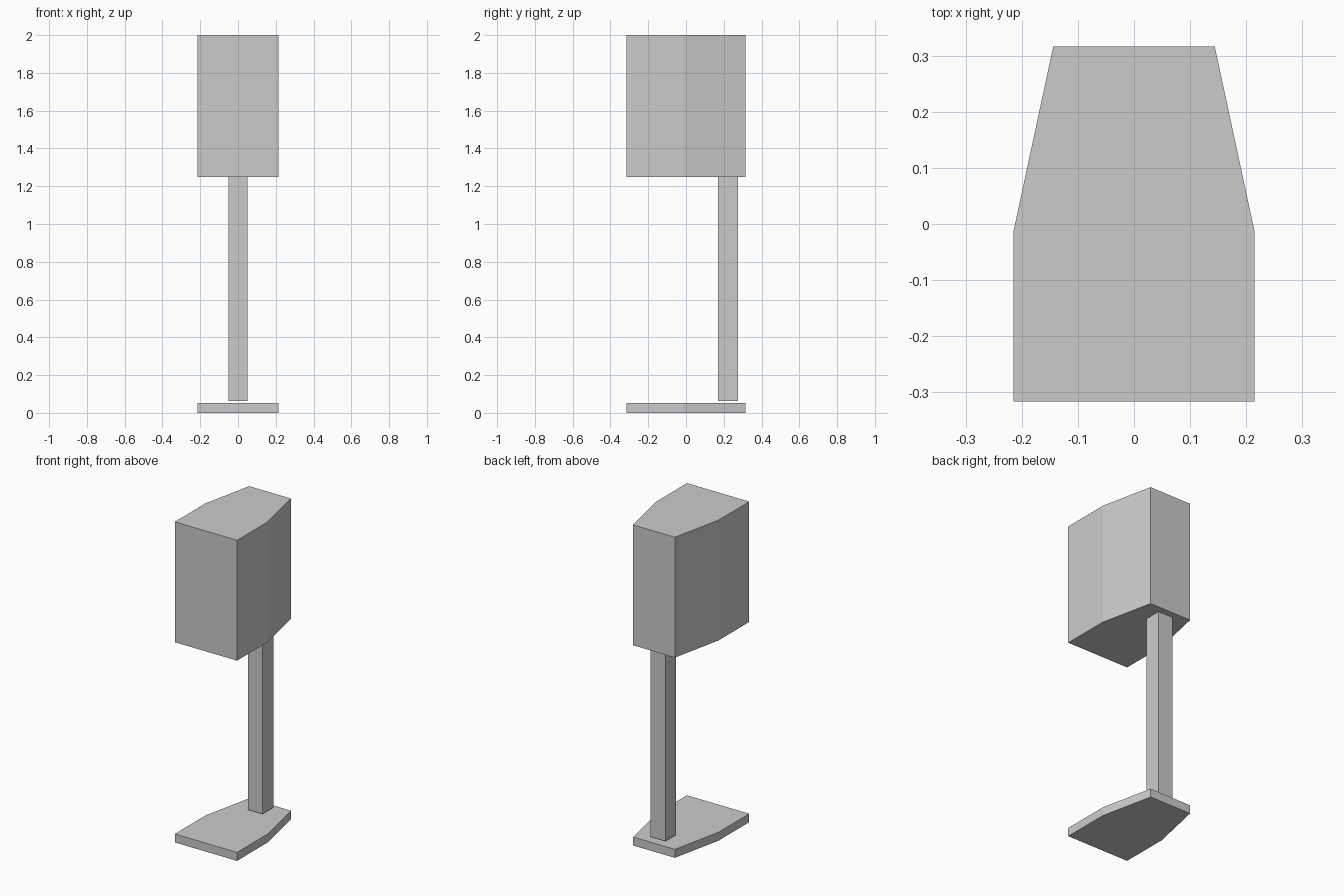
import bpy
import bmesh

if "Cube" in bpy.data.objects:
    bpy.data.objects.remove(bpy.data.objects["Cube"])

# Shared plan: straight front half, tapered back half
HALF_PLAN = [(0.215, -0.316), (0.215, -0.014), (0.144, 0.316)]
PLAN = HALF_PLAN + [(-x, y) for x, y in reversed(HALF_PLAN)]
POST_PLAN = [(-0.051, 0.169), (0.051, 0.169), (0.051, 0.275), (-0.051, 0.275)]


def extrude_plan(name, plan, z0, z1):
    bm = bmesh.new()
    face = bm.faces.new([bm.verts.new((x, y, z0)) for x, y in plan])
    top = bmesh.ops.extrude_face_region(bm, geom=[face])
    verts = [g for g in top["geom"] if isinstance(g, bmesh.types.BMVert)]
    bmesh.ops.translate(bm, verts=verts, vec=(0, 0, z1 - z0))
    bmesh.ops.recalc_face_normals(bm, faces=bm.faces[:])
    mesh = bpy.data.meshes.new(name)
    bm.to_mesh(mesh)
    bm.free()
    obj = bpy.data.objects.new(name, mesh)
    bpy.context.collection.objects.link(obj)
    return obj


# Floor plate
extrude_plan("base_plate", PLAN, 0.0, 0.053)
# Square post, set towards the back and slightly clear of the plate
extrude_plan("stand_post", POST_PLAN, 0.063, 1.249)
# Speaker cabinet
extrude_plan("speaker_cabinet", PLAN, 1.249, 2.0)
